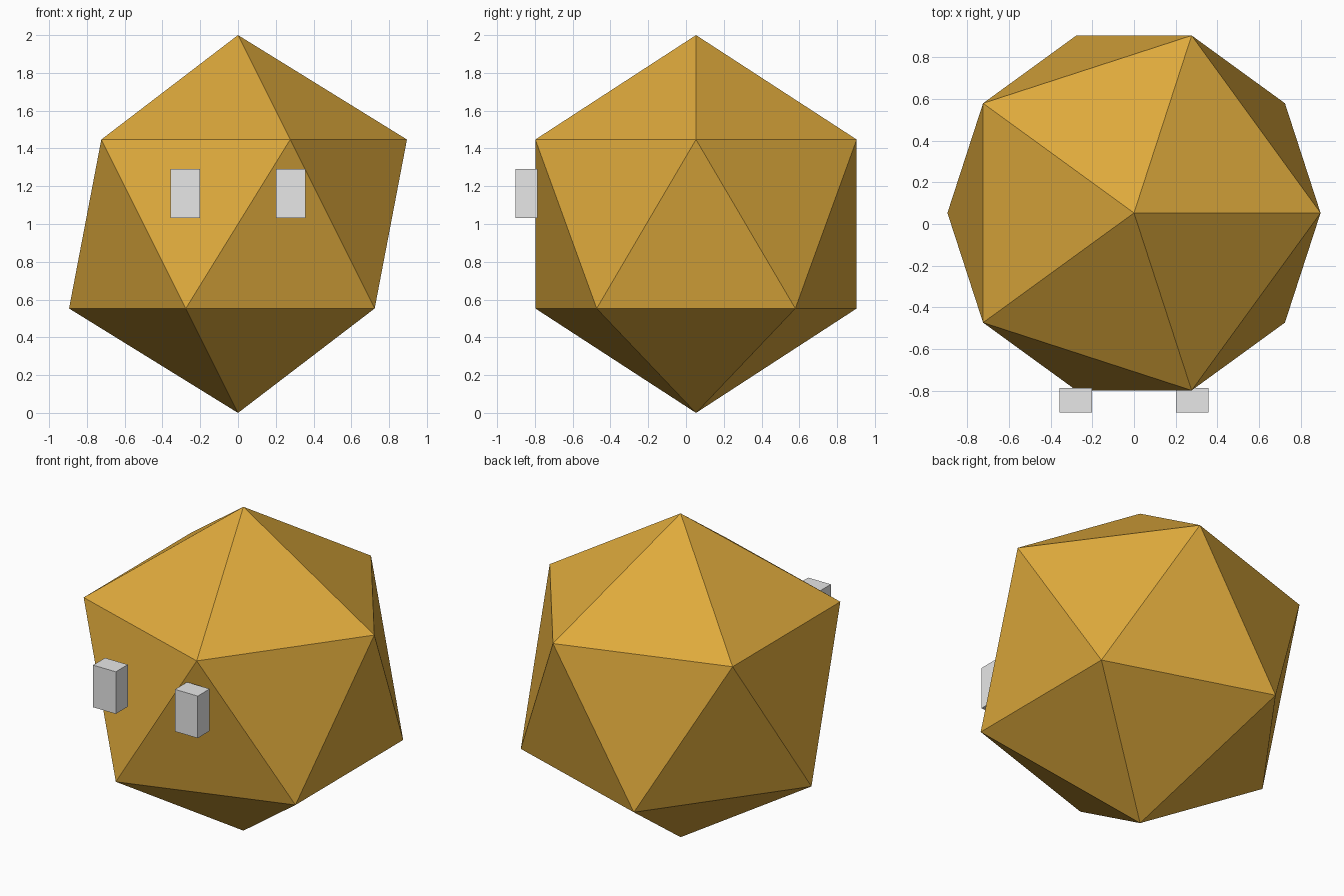
import bpy

cube = bpy.data.objects.get("Cube")
if cube:
    bpy.data.objects.remove(cube, do_unlink=True)


def make_material(name, rgb):
    mat = bpy.data.materials.new(name)
    mat.use_nodes = True
    color = (*rgb, 1.0)
    mat.diffuse_color = color
    mat.node_tree.nodes["Principled BSDF"].inputs["Base Color"].default_value = color
    return mat


gold = make_material("gold", (0.73, 0.40, 0.045))
pale_grey = make_material("pale_grey", (0.8, 0.8, 0.8))

# Body: flat-faced icosahedron standing on its lower point
bpy.ops.mesh.primitive_ico_sphere_add(subdivisions=1, radius=1, location=(0, 0.053, 1))
body = bpy.context.object
body.name = "body"
body.data.materials.append(gold)

# Eyes: a pair of upright blocks in front of the body
for side, name in ((1, "left_eye"), (-1, "right_eye")):
    bpy.ops.mesh.primitive_cube_add(size=1, location=(side * 0.28, -0.845, 1.162))
    eye = bpy.context.object
    eye.name = name
    eye.scale = (0.155, 0.117, 0.26)
    bpy.ops.object.transform_apply(location=False, rotation=False, scale=True)
    eye.data.materials.append(pale_grey)
